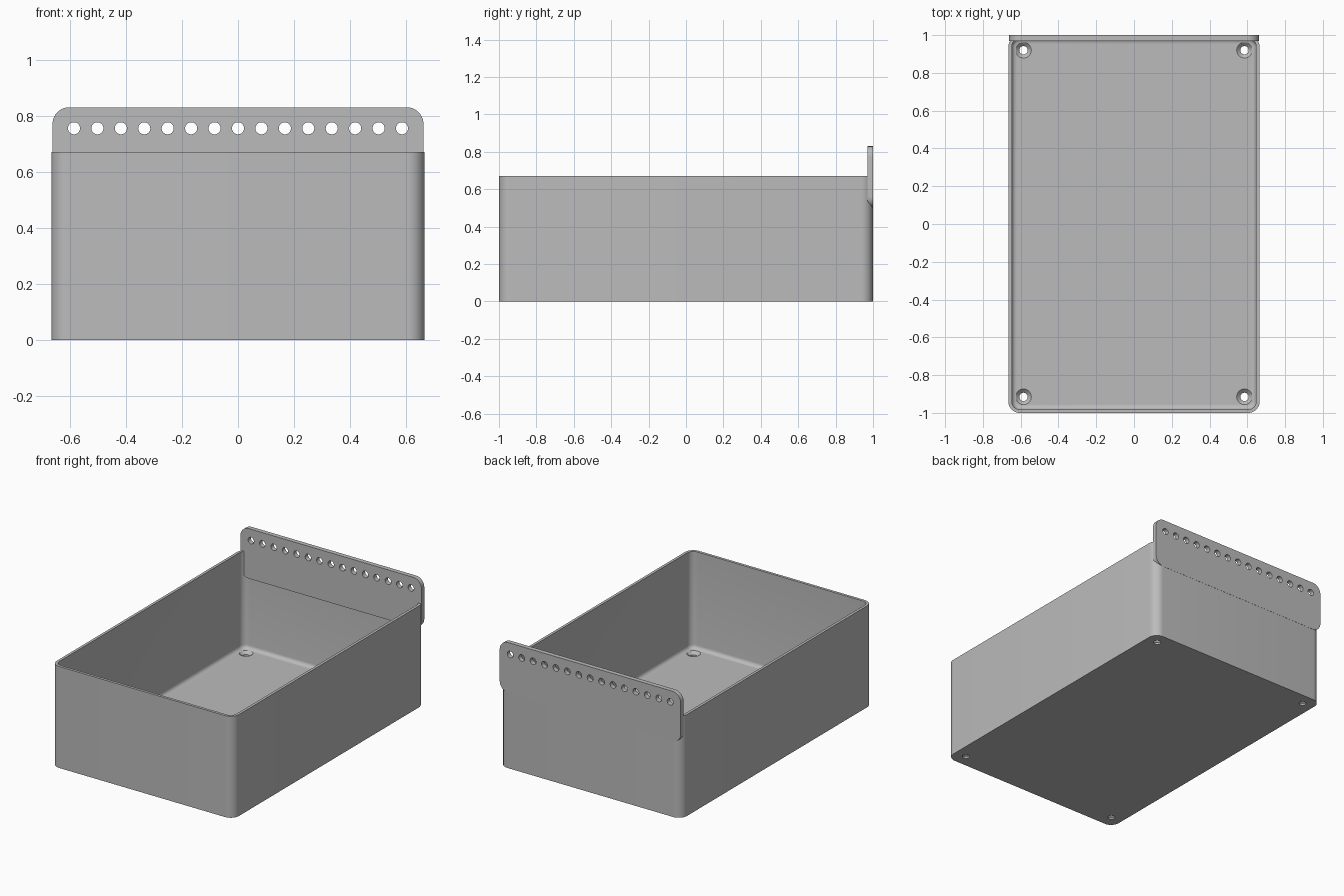
import bpy, bmesh, math
from mathutils import Matrix, Vector

cube = bpy.data.objects.get("Cube")
if cube:
    bpy.data.objects.remove(cube, do_unlink=True)

grey = bpy.data.materials.new("plain grey")
grey.use_nodes = True
grey.diffuse_color = (0.5, 0.5, 0.5, 1)
grey.node_tree.nodes["Principled BSDF"].inputs["Base Color"].default_value = (0.5, 0.5, 0.5, 1)


def make_object(name, bm):
    bmesh.ops.recalc_face_normals(bm, faces=bm.faces)
    mesh = bpy.data.meshes.new(name)
    bm.to_mesh(mesh)
    bm.free()
    mesh.materials.append(grey)
    obj = bpy.data.objects.new(name, mesh)
    bpy.context.collection.objects.link(obj)
    return obj


def rounded_slab(name, half_w, half_h, radius, depth, matrix, floor_fillet=0):
    """Rounded rectangle extruded along local z, optionally with a rounded lower rim."""
    bm = bmesh.new()
    steps = 10
    verts = []
    for i, (sx, sy) in enumerate([(1, 1), (-1, 1), (-1, -1), (1, -1)]):
        for k in range(steps + 1):
            a = math.pi / 2 * (i + k / steps)
            verts.append(bm.verts.new((sx * (half_w - radius) + radius * math.cos(a),
                                       sy * (half_h - radius) + radius * math.sin(a), 0)))
    base = bm.faces.new(verts)
    top = bmesh.ops.extrude_face_region(bm, geom=[base], use_keep_orig=True)
    bmesh.ops.translate(bm, verts=[v for v in top["geom"] if isinstance(v, bmesh.types.BMVert)],
                        vec=(0, 0, depth))
    if floor_fillet:
        rim = [e for e in bm.edges if all(abs(v.co.z) < 1e-5 for v in e.verts)]
        bmesh.ops.bevel(bm, geom=rim, offset=floor_fillet, segments=5, profile=0.5, affect='EDGES')
    bm.transform(matrix)
    return make_object(name, bm)


def add_cone(bm, r1, r2, depth, matrix):
    bmesh.ops.create_cone(bm, cap_ends=True, segments=32, radius1=r1, radius2=r2,
                          depth=depth, matrix=matrix)


def cut(obj, cutter):
    """Subtract the cutter, keep the result and discard the cutter."""
    mod = obj.modifiers.new("cut", 'BOOLEAN')
    mod.operation, mod.solver, mod.object = 'DIFFERENCE', 'EXACT', cutter
    graph = bpy.context.evaluated_depsgraph_get()
    mesh = bpy.data.meshes.new_from_object(obj.evaluated_get(graph))
    obj.modifiers.clear()
    obj.data = mesh
    bpy.data.objects.remove(cutter, do_unlink=True)


W, L, H = 0.665, 1.0, 0.67
WALL, FLOOR = 0.018, 0.03

# Open box with rounded corners and a soft inner floor edge
box = rounded_slab("open_box", W, L - 0.0005, 0.06, H, Matrix.Translation((0, -0.0005, 0)))
cut(box, rounded_slab("cavity_cutter", W - WALL, L - WALL, 0.042, H,
                      Matrix.Translation((0, 0, FLOOR)), floor_fillet=0.025))

# Countersunk screw holes in the floor corners
for x in (-0.585, 0.585):
    for y in (-0.915, 0.92):
        for r1, r2, z, depth in ((0.022, 0.022, 0, 0.2), (0.02, 0.042, FLOOR - 0.01, 0.021)):
            bm = bmesh.new()
            add_cone(bm, r1, r2, depth, Matrix.Translation((x, y, z)))
            cut(box, make_object("screw_hole_cutter", bm))

# Back mounting plate with a row of holes
upright = Matrix.Rotation(math.pi / 2, 4, 'X')
plate = rounded_slab("mounting_plate", 0.661, 0.165, 0.06, 0.03,
                     Matrix.Translation((0, 1, 0.665)) @ upright)
bm = bmesh.new()
for i in range(-7, 8):
    add_cone(bm, 0.0215, 0.0215, 0.2, Matrix.Translation((i * 0.0835, 0.985, 0.755)) @ upright)
cut(plate, make_object("plate_hole_cutter", bm))

# Smooth the round surfaces and keep the edges sharp
for obj in (box, plate):
    bpy.ops.object.select_all(action='DESELECT')
    obj.select_set(True)
    bpy.context.view_layer.objects.active = obj
    bpy.ops.object.shade_smooth_by_angle(angle=math.radians(30))
